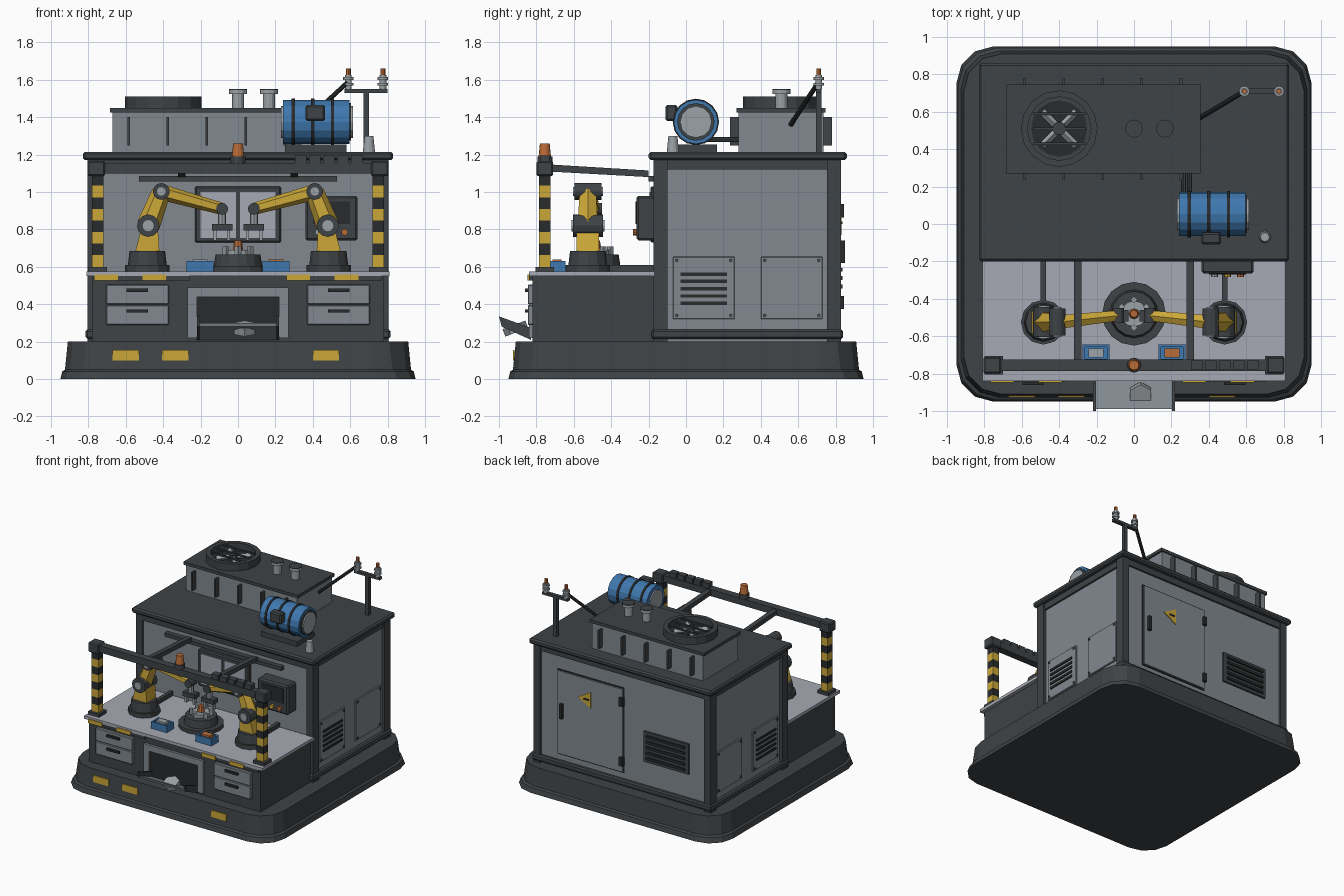
import bpy, bmesh, math
from mathutils import Vector

if "Cube" in bpy.data.objects:
    bpy.data.objects.remove(bpy.data.objects["Cube"])


def material(name, *rgb):
    m = bpy.data.materials.new(name)
    m.use_nodes = True
    m.diffuse_color = (*rgb, 1)
    m.node_tree.nodes["Principled BSDF"].inputs["Base Color"].default_value = (*rgb, 1)
    return m


dark = material("charcoal metal", .05, .056, .061)
black = material("black rubber", .022, .024, .026)
panel = material("grey panel", .22, .25, .275)
light = material("pale worktop", .39, .4, .46)
steel = material("steel", .33, .36, .38)
yellow = material("safety yellow", .6, .39, .04)
blue = material("machine blue", .05, .19, .43)
orange = material("signal orange", .5, .15, .04)


def finish(name, bm, mat, bevel=0):
    bmesh.ops.recalc_face_normals(bm, faces=bm.faces)
    mesh = bpy.data.meshes.new(name)
    bm.to_mesh(mesh)
    bm.free()
    mesh.materials.append(mat)
    ob = bpy.data.objects.new(name, mesh)
    bpy.context.scene.collection.objects.link(ob)
    if bevel:
        mod = ob.modifiers.new("edge", 'BEVEL')
        mod.width, mod.segments = bevel, 1
    return ob


def box(name, mat, x, y, z, bevel=0):
    """Block from (low, high) ranges on each axis."""
    bm = bmesh.new()
    bmesh.ops.create_cube(bm, size=1)
    for v in bm.verts:
        v.co = [(a + b) / 2 + c * abs(b - a) for (a, b), c in zip((x, y, z), v.co)]
    return finish(name, bm, mat, bevel)


def rod(name, mat, start, end, r, r_end=None, n=12, wall=0):
    """Round or tapered bar between two points; wall makes it an open ring."""
    a, b = Vector(start), Vector(end)
    bm = bmesh.new()
    bmesh.ops.create_cone(bm, cap_ends=not wall, segments=n, radius1=r,
                          radius2=r if r_end is None else r_end, depth=(b - a).length)
    turn = (b - a).to_track_quat('Z', 'Y')
    for v in bm.verts:
        v.co = turn @ v.co + (a + b) / 2
    ob = finish(name, bm, mat)
    if wall:
        ob.modifiers.new("wall", 'SOLIDIFY').thickness = wall
    return ob


def upright(name, mat, x, y, z, r, r_end=None, n=12, wall=0):
    return rod(name, mat, (x, y, z[0]), (x, y, z[1]), r, r_end, n, wall)


def prism(name, mat, points, axis, low, high):
    """Extrude a profile along x (points are y, z) or y (points are x, z)."""
    bm = bmesh.new()
    ends = [[bm.verts.new((d, u, w) if axis == 'x' else (u, d, w)) for u, w in points]
            for d in (low, high)]
    bm.faces.new(ends[0])
    bm.faces.new(ends[1])
    for i in range(len(points)):
        bm.faces.new((ends[0][i - 1], ends[0][i], ends[1][i], ends[1][i - 1]))
    return finish(name, bm, mat)


# Plinth with rounded corners
bm = bmesh.new()
rings = []
for half, z in ((.95, 0), (.94, .04), (.925, .05), (.91, .2)):
    ring = []
    for k in range(16):
        q, step = divmod(k, 4)
        a = math.pi / 2 * (q + step / 3)
        cx, cy = ((1, 1), (-1, 1), (-1, -1), (1, -1))[q]
        ring.append(bm.verts.new((cx * (half - .2) + .2 * math.cos(a),
                                  cy * (half - .2) + .2 * math.sin(a), z)))
    rings.append(ring)
for low, high in zip(rings, rings[1:]):
    for k in range(16):
        bm.faces.new((low[k - 1], low[k], high[k], high[k - 1]))
bm.faces.new(rings[0])
bm.faces.new(rings[-1])
finish("plinth", bm, dark)
for x in (-.6, -.335, .47):
    box("plinth_stripe", yellow, (x - .07, x + .07), (-.925, -.917), (.1, .155))

# Cabin shell, frame and roof
box("cabin_walls", panel, (-.78, .78), (-.16, .81), (.2, 1.18))
box("cabin_sill", dark, (-.815, .815), (-.185, .84), (.215, .265), .01)
box("cabin_header", dark, (-.795, .795), (-.175, .825), (1.12, 1.18))
box("roof", dark, (-.83, .83), (-.2, .86), (1.17, 1.215), .012)
for s in (-1, 1):
    for y in (-.175, .755):
        box("corner_post", dark, (s * .745, s * .805), (y, y + .075), (.2, 1.18))

# Side access panels, the front one with louvres
for s in (-1, 1):
    for y in (-.07, .4):
        box("access_panel", panel, (s * .77, s * .792), (y, y + .33), (.32, .655), .004)
        for dy in (.02, .31):
            for z in (.34, .635):
                rod("panel_screw", dark, (s * .78, y + dy, z), (s * .798, y + dy, z), .011, n=6)
    for i in range(5):
        z = .405 + i * .039
        box("louvre", black, (s * .78, s * .8), (-.03, .22), (z - .009, z + .009))

# Back door with warning sign, and back vent
box("back_door_seam", black, (-.01, .6), (.8, .814), (.31, 1.01))
box("back_door", panel, (0, .59), (.8, .825), (.32, 1))
box("door_handle", black, (.535, .56), (.82, .85), (.62, .74))
for z in (.41, .9):
    box("door_hinge", black, (-.01, .02), (.81, .845), (z - .035, z + .035))
prism("warning_sign", yellow, [(.4, .835), (.285, .9), (.285, .77)], 'y', .824, .832)
box("warning_mark", black, (.3, .35), (.83, .836), (.828, .842))
box("back_vent", dark, (-.6, -.19), (.8, .825), (.46, .71))
for i in range(5):
    z = .495 + i * .045
    box("vent_slat", black, (-.57, -.22), (.82, .838), (z - .01, z + .01))

# Workbench
box("bench_body", dark, (-.78, .78), (-.82, -.17), (.2, .55))
box("bench_top", light, (-.81, .81), (-.84, -.17), (.55, .575))
for x in (-.705, -.447, .323, .58):
    box("bench_stripe", yellow, (x - .063, x + .063), (-.848, -.838), (.528, .56))
for s in (-1, 1):
    box("bench_trim", dark, (s * .26, s * .77), (-.84, -.81), (.528, .552))
    for z in (.29, .4):
        box("drawer", panel, (s * .37, s * .705), (-.845, -.81), (z, z + .105), .004)
        box("drawer_handle", black, (s * .48, s * .595), (-.862, -.84), (z + .065, z + .083))
    box("hatch_jamb", panel, (s * .22, s * .27), (-.84, -.81), (.22, .49))
    prism("chute_cheek", dark, [(-1, .335), (-.985, .28), (-.83, .21), (-.82, .27)],
          'x', s * .203, s * .22)
box("hatch_lintel", panel, (-.22, .22), (-.84, -.81), (.44, .49))
box("hatch_opening", black, (-.22, .22), (-.825, -.81), (.22, .44))
prism("chute_floor", panel, [(-.99, .3), (-.985, .28), (-.83, .21), (-.825, .23)], 'x', -.203, .203)
rod("finished_part", steel, (.035, -.905, .25), (.035, -.92, .29), .065, n=6)

# Window, wall rail and control box
box("window_frame", dark, (-.23, .23), (-.19, -.15), (.73, 1.03), .008)
for s in (-1, 1):
    box("window_pane", light, (s * .012, s * .2), (-.195, -.17), (.755, 1))
box("wall_rail", dark, (-.53, .53), (-.2, -.15), (1.055, 1.085))
box("control_box", dark, (.36, .64), (-.265, -.15), (.74, .98), .012)
box("control_screen", black, (.4, .6), (-.27, -.26), (.83, .95))
for x, m in ((.57, orange), (.5, yellow), (.43, steel)):
    rod("control_button", m, (x, -.26, .785), (x, -.283, .785), .018, n=8)

# Striped gantry with beacon
for s in (-1, 1):
    box("gantry_foot", dark, (s * .7, s * .8), (-.805, -.705), (.575, .6))
    for i in range(8):
        z = .6 + i * .062
        box("gantry_post_band", black if i % 2 else yellow,
            (s * .718, s * .78), (-.786, -.724), (z, z + .062))
    box("gantry_cap", dark, (s * .71, s * .805), (-.8, -.71), (1.085, 1.165), .008)
    prism("gantry_strut", dark, [(-.74, 1.11), (-.2, 1.08), (-.2, 1.115), (-.74, 1.148)],
          'x', s * .3 - .02, s * .3 + .02)
box("gantry_beam", dark, (-.78, .78), (-.785, -.725), (1.1, 1.155))
for i in range(5):
    x = .335 + i * .075
    box("valve_block", dark, (x - .031, x + .031), (-.78, -.73), (1.15, 1.195))
upright("beacon_base", dark, 0, -.755, (1.15, 1.19), .04)
upright("beacon", orange, 0, -.755, (1.19, 1.26), .033, .026)

# Pair of mirrored robot arms
for s in (-1, 1):
    x, y = s * .485, -.525
    sx, ex, wx = s * .48, s * .41, s * .085
    upright("robot_base", dark, x, y, (.575, .61), .12)
    upright("robot_turret", dark, x, y, (.6, .685), .105, .095)
    prism("robot_body", yellow, [(s * .55, .68), (s * .42, .68), (s * .43, .83), (s * .51, .83)],
          'y', y - .06, y + .06)
    rod("shoulder_joint", dark, (sx, y - .08, .82), (sx, y + .08, .82), .06)
    rod("shoulder_hub", steel, (sx, y - .088, .82), (sx, y + .088, .82), .03)
    rod("upper_arm", yellow, (sx, y, .82), (ex, y, 1), .062, .05, 6)
    rod("elbow_joint", dark, (ex, y - .072, 1.003), (ex, y + .072, 1.003), .045)
    rod("elbow_hub", steel, (ex, y - .08, 1.003), (ex, y + .08, 1.003), .023)
    rod("forearm", yellow, (ex, y, 1), (wx, -.49, .91), .042, .032, 6)
    rod("wrist_joint", dark, (wx, -.53, .91), (wx, -.45, .91), .032)
    upright("gripper_stem", steel, wx, -.49, (.82, .9), .022, n=8)
    box("gripper_bar", dark, (s * .03, s * .14), (-.52, -.46), (.795, .83))
    for d in (.042, .115):
        box("gripper_finger", steel, (s * d, s * (d + .016)), (-.505, -.475), (.74, .8))
    box("cable_duct", dark, (x - .015, x + .015), (-.42, -.17), (.575, .61))

    # Part trays in front of the turntable
    tx = s * .203
    box("tray_floor", blue, (tx - .07, tx + .07), (-.735, -.645), (.575, .6))
    for d in (-1, 1):
        box("tray_side", blue, (tx + d * .058, tx + d * .072), (-.735, -.645), (.575, .63))
        box("tray_end", blue, (tx - .072, tx + .072), (-.69 + d * .033, -.69 + d * .047), (.575, .63))
    box("tray_part", orange if s > 0 else steel, (tx - .04, tx + .04), (-.715, -.665), (.6, .64))

# Turntable with fixture
upright("turntable", dark, 0, -.48, (.575, .605), .17, n=16)
upright("turntable_hub", dark, 0, -.48, (.6, .665), .13, .12, 16)
upright("fixture_plate", steel, 0, -.48, (.665, .69), .07)
for i in range(6):
    a = math.radians(30 + 60 * i)
    upright("fixture_jaw", steel, .075 * math.cos(a), -.48 + .075 * math.sin(a), (.665, .71), .018, n=4)
upright("workpiece", orange, 0, -.48, (.69, .74), .028, .02, 8)

# Rooftop air handler with fan and vents
box("air_handler", panel, (-.67, .34), (.28, .735), (1.21, 1.43))
box("air_handler_lid", dark, (-.685, .355), (.27, .745), (1.425, 1.45))
for i in range(5):
    x = -.585 + i * .209
    box("air_handler_rib", dark, (x - .007, x + .007), (.235, .78), (1.25, 1.4))
fx, fy = -.4, .51
upright("fan_ring", dark, fx, fy, (1.45, 1.51), .17, n=16, wall=.035)
upright("fan_floor", black, fx, fy, (1.445, 1.455), .15, n=16)
upright("fan_hub", dark, fx, fy, (1.45, 1.5), .035)
for i in range(4):
    a = math.radians(45 + 90 * i)
    c, d = math.cos(a), math.sin(a)
    rod("fan_blade", steel, (fx + .03 * c, fy + .03 * d, 1.475), (fx + .13 * c, fy + .13 * d, 1.475), .02, n=4)
for d in (-.08, 0, .08):
    box("fan_guard", dark, (fx - .14, fx + .14), (fy + d - .007, fy + d + .007), (1.498, 1.508))
for x in (0, .165):
    upright("vent_pipe", steel, x, fy, (1.45, 1.54), .032)
    upright("vent_cap", steel, x, fy, (1.525, 1.545), .048)
    upright("vent_lid", dark, x, fy, (1.545, 1.551), .048)

# Rooftop tank
ty, tz = .053, 1.375
rod("tank", blue, (.24, ty, tz), (.595, ty, tz), .118, n=16)
for x in (.295, .4, .505):
    rod("tank_band", black, (x - .009, ty, tz), (x + .009, ty, tz), .124, n=16)
rod("tank_rim", dark, (.59, ty, tz), (.605, ty, tz), .1, n=16)
rod("tank_end", steel, (.23, ty, tz), (.615, ty, tz), .085, n=12)
box("tank_saddle", dark, (.25, .58), (-.06, .165), (1.21, 1.255))
box("junction_box", dark, (.36, .465), (-.11, -.045), (1.38, 1.465), .01)
for x in (.265, .297):
    rod("tank_pipe", dark, (x, .1, 1.28), (x, .3, 1.28), .013, n=8)

# Roof stub and insulator mast
upright("roof_stub", steel, .7, -.07, (1.21, 1.3), .033, .024)
box("mast", dark, (.67, .7), (.695, .725), (1.21, 1.54))
box("mast_arm", dark, (.57, .8), (.695, .725), (1.53, 1.552))
for x in (.59, .775):
    upright("insulator", steel, x, .71, (1.55, 1.625), .018)
    for z in (1.57, 1.6):
        upright("insulator_skirt", steel, x, .71, (z, z + .014), .028)
    upright("terminal", orange, x, .71, (1.625, 1.66), .013, n=8)
rod("power_cable", black, (.59, .71, 1.59), (.34, .56, 1.36), .013, n=8)
